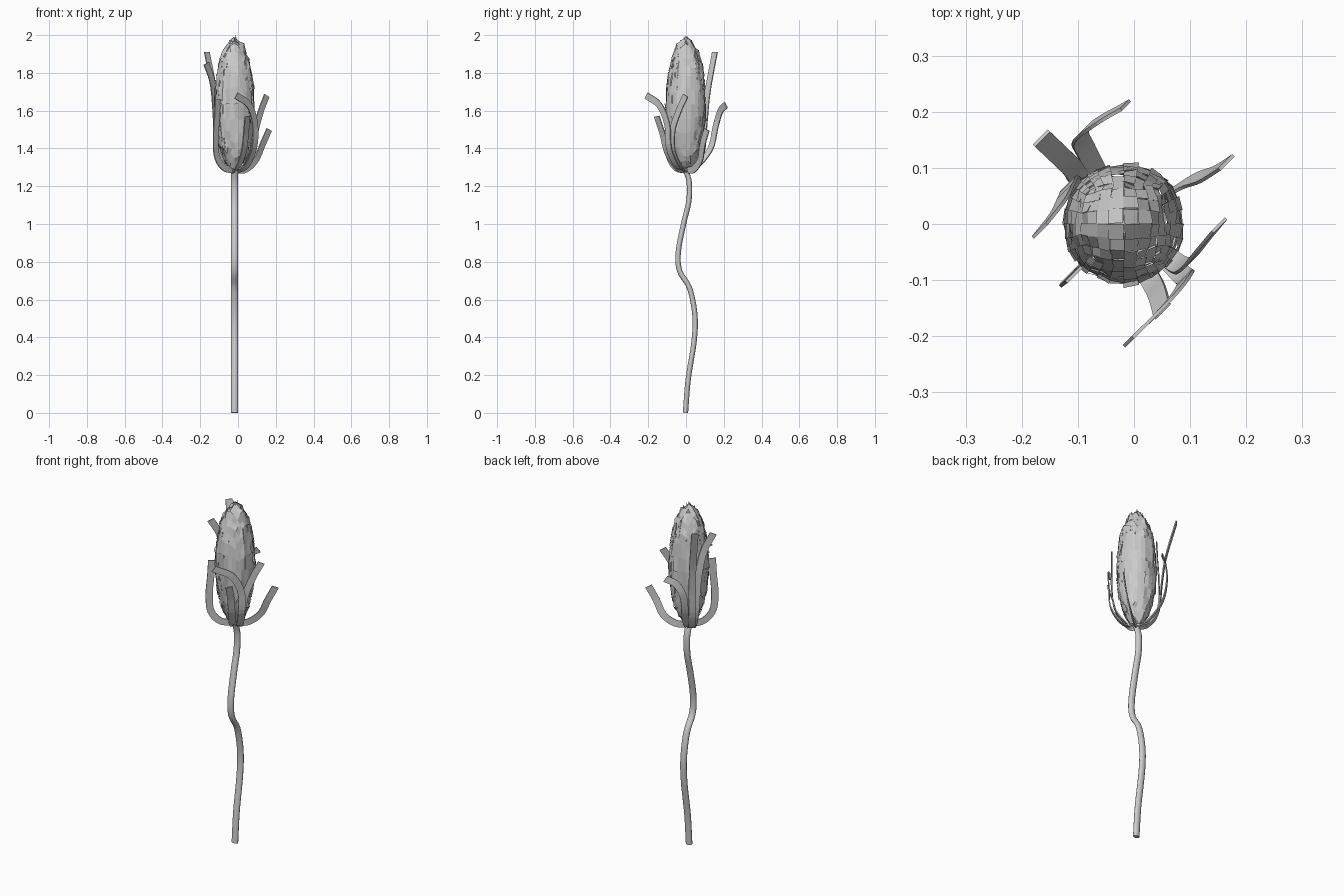
import bpy, bmesh, math, random
from mathutils import Vector, Matrix

if "Cube" in bpy.data.objects:
    bpy.data.objects.remove(bpy.data.objects["Cube"])

random.seed(4)

def smooth_path(pts, steps=5):
    """Catmull-Rom samples through the points."""
    p = [Vector(q) for q in pts]
    p = [2 * p[0] - p[1]] + p + [2 * p[-1] - p[-2]]
    out = []
    for i in range(1, len(p) - 2):
        a, b, c, d = p[i - 1:i + 3]
        for k in range(steps):
            t = k / steps
            out.append(0.5 * (2 * b + (c - a) * t + (2 * a - 5 * b + 4 * c - d) * t * t
                              + (3 * b - a - 3 * c + d) * t ** 3))
    return out + [p[-2]]

def add_object(name, bm):
    bmesh.ops.recalc_face_normals(bm, faces=bm.faces)
    me = bpy.data.meshes.new(name)
    bm.to_mesh(me)
    bm.free()
    ob = bpy.data.objects.new(name, me)
    bpy.context.collection.objects.link(ob)
    return ob

def sweep(name, path, ring_at, smooth):
    """Join a closed section placed at every path point."""
    bm = bmesh.new()
    rings = []
    for i, p in enumerate(path):
        t = (path[min(i + 1, len(path) - 1)] - path[max(i - 1, 0)]).normalized()
        rings.append([bm.verts.new(v) for v in ring_at(p, t)])
    n = len(rings[0])
    for a, b in zip(rings, rings[1:]):
        for j in range(n):
            f = bm.faces.new((a[j], a[(j + 1) % n], b[(j + 1) % n], b[j]))
            f.smooth = smooth
    bm.faces.new(rings[0])
    bm.faces.new(rings[-1])
    return add_object(name, bm)

# Stem: oval tube weaving in y
X = Vector((1, 0, 0))
def stem_ring(p, t):
    side = t.cross(X).normalized()
    return [p + X * 0.019 * math.cos(a) + side * 0.014 * math.sin(a)
            for a in (math.tau * k / 12 for k in range(12))]

stem_pts = [(0, 0), (0.015, 0.18), (0.046, 0.38), (0.05, 0.52), (0.022, 0.66),
            (-0.03, 0.75), (-0.038, 0.85), (-0.01, 1.0), (0.018, 1.12), (0.02, 1.22), (0, 1.29)]
stem = sweep("stem", smooth_path([(-0.018, y - 0.003, z) for y, z in stem_pts]), stem_ring, True)
for f in stem.data.polygons:
    if len(f.vertices) > 4:
        f.use_smooth = False

# Sepals: flat strips that share one facing direction
N = Vector((1, -1, 0)).normalized()
def sepal_ring(p, t):
    w = N.cross(t + Vector((0, 0, 0.25))).normalized()
    th = t.cross(w).normalized() * 0.003
    w = w * 0.019
    return [p + w + th, p - w + th, p - w - th, p + w - th]

sepals = {
    "sepal_tall_back": [(-.07, .05, 1.30), (-.10, .085, 1.38), (-.11, .10, 1.55), (-.125, .115, 1.70), (-.165, .153, 1.91)],
    "sepal_hooked_back": [(-.05, .06, 1.31), (-.085, .13, 1.40), (-.095, .158, 1.52), (-.065, .183, 1.60), (-.015, .212, 1.63)],
    "sepal_left_tall": [(-.07, .04, 1.30), (-.11, .07, 1.40), (-.12, .06, 1.60), (-.135, .03, 1.75), (-.168, -.012, 1.85)],
    "sepal_left_front": [(-.075, -.055, 1.30), (-.112, -.09, 1.36), (-.118, -.098, 1.46), (-.112, -.093, 1.56), (-.107, -.09, 1.66)],
    "sepal_right_low": [(.04, .04, 1.29), (.095, .075, 1.34), (.13, .088, 1.42), (.165, .11, 1.50)],
    "sepal_right": [(.03, -.03, 1.30), (.075, -.07, 1.39), (.095, -.07, 1.50), (.122, -.038, 1.60), (.152, -.002, 1.68)],
    "sepal_hooked_front": [(.04, -.045, 1.30), (.085, -.09, 1.40), (.09, -.1, 1.53), (.058, -.142, 1.63), (-.01, -.21, 1.68)],
    "sepal_front": [(.0, -.05, 1.30), (.03, -.10, 1.38), (.042, -.125, 1.48), (.05, -.155, 1.57)],
}
for name, pts in sepals.items():
    sweep(name, smooth_path([(-0.02, 0, 1.285)] + pts), sepal_ring, False)

# Bud: rounded box grid stretched tall, slightly ragged
bm = bmesh.new()
bmesh.ops.create_cube(bm, size=2)
bmesh.ops.subdivide_edges(bm, edges=bm.edges, cuts=7, use_grid_fill=True)
for v in bm.verts:
    d = v.co.normalized()
    k = random.uniform(0.94, 1.0)
    v.co = Vector((d.x * 0.106 * k - 0.018, d.y * 0.106 * k, d.z * 0.355 * k + 1.635))
# Loose overlapping plates, each with a small tilt
bmesh.ops.split_edges(bm, edges=bm.edges)
for f in bm.faces:
    c = f.calc_center_median()
    n = f.normal if f.normal.length else (c - Vector((-0.018, 0, 1.635))).normalized()
    f.normal_update()
    axis = f.normal.cross(Vector((random.uniform(-1, 1), random.uniform(-1, 1), 0.3))).normalized()
    rot = Matrix.Rotation(random.uniform(-0.13, 0.13), 3, axis)
    lift = f.normal * random.uniform(0, 0.005)
    for v in f.verts:
        v.co = c + rot @ ((v.co - c) * 1.1) + lift
add_object("bud", bm)

# Small pointed petal tips at the crown
bm = bmesh.new()
for i in range(6):
    a = math.tau * i / 6
    r, h = (0.012, 2.0) if i % 2 else (0.035, 1.975)
    c, s = math.cos(a), math.sin(a)
    base = Vector((-0.018 + r * c, r * s, 1.94))
    side = Vector((-s, c, 0)) * 0.016
    bm.faces.new([bm.verts.new(q) for q in
                  (base - side, base + side, Vector((base.x, base.y, h)))])
add_object("bud_tips", bm)
